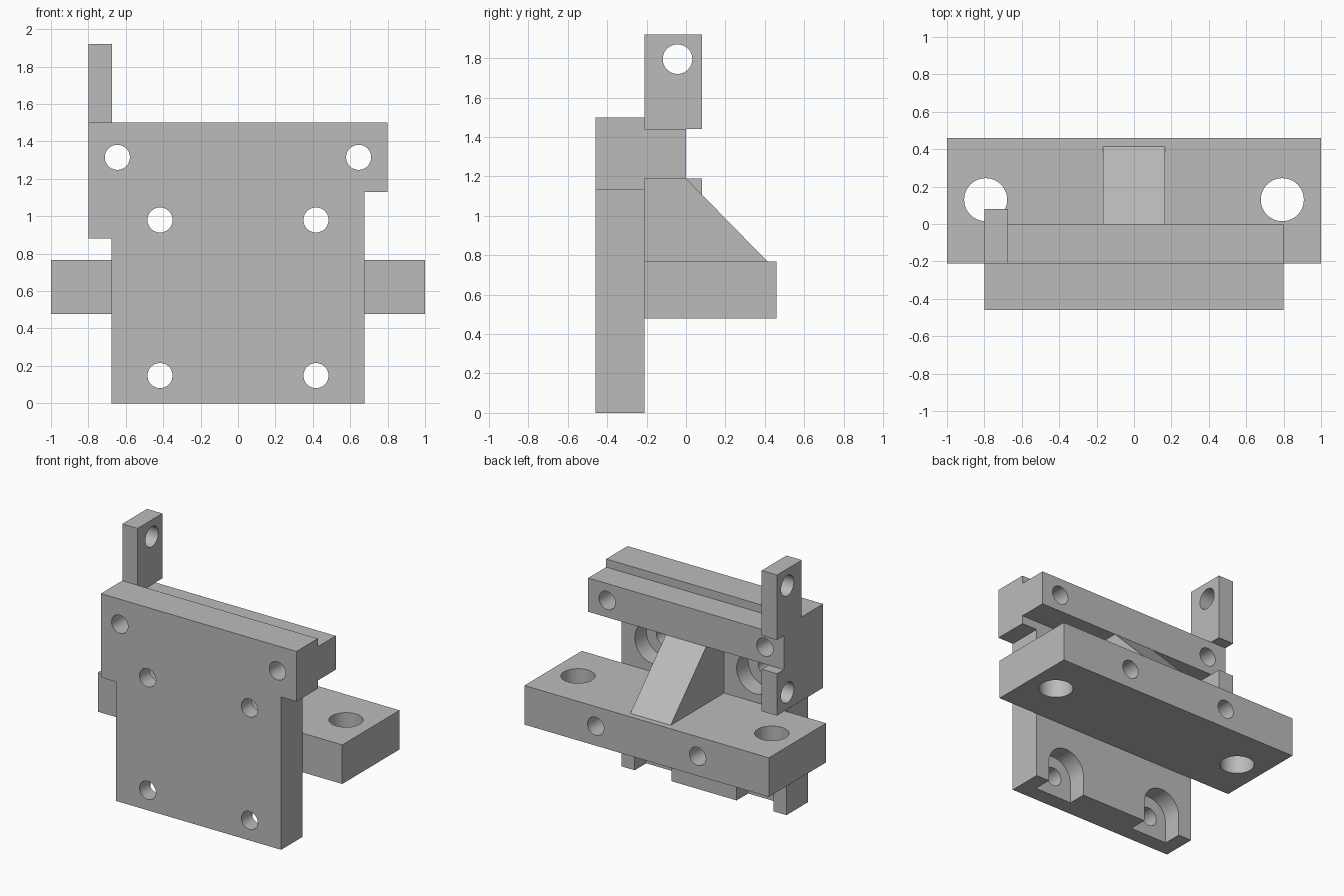
import bpy, bmesh, math

cube = bpy.data.objects.get("Cube")
if cube:
    bpy.data.objects.remove(cube, do_unlink=True)

grey = bpy.data.materials.new("machined_grey")
grey.use_nodes = True
grey.diffuse_color = (0.5, 0.5, 0.5, 1)
grey.node_tree.nodes["Principled BSDF"].inputs["Base Color"].default_value = (0.5, 0.5, 0.5, 1)


def prism(name, outline, axis, lo, hi):
    """Extrude a 2D outline along an axis; the outline uses the other two axes in order."""
    place = {"x": lambda a, b, t: (t, a, b),
             "y": lambda a, b, t: (a, t, b),
             "z": lambda a, b, t: (a, b, t)}[axis]
    bm = bmesh.new()
    face = bm.faces.new([bm.verts.new(place(a, b, lo)) for a, b in outline])
    ext = bmesh.ops.extrude_face_region(bm, geom=[face])
    moved = [v for v in ext["geom"] if isinstance(v, bmesh.types.BMVert)]
    bmesh.ops.translate(bm, verts=moved, vec=place(0, 0, hi - lo))
    bmesh.ops.recalc_face_normals(bm, faces=bm.faces)
    mesh = bpy.data.meshes.new(name)
    bm.to_mesh(mesh)
    bm.free()
    mesh.materials.append(grey)
    ob = bpy.data.objects.new(name, mesh)
    bpy.context.collection.objects.link(ob)
    return ob


def rect(a0, a1, b0, b1):
    return [(a0, b0), (a1, b0), (a1, b1), (a0, b1)]


def arc(a, b, r, sweep=2 * math.pi, n=48):
    count = n if sweep > 6 else n + 1
    return [(a + r * math.cos(sweep * i / n), b + r * math.sin(sweep * i / n))
            for i in range(count)]


def cut(ob, outline, axis, lo, hi):
    cutter = prism("cutter", outline, axis, lo, hi)
    cutter.hide_render = True
    mod = ob.modifiers.new("cut", "BOOLEAN")
    mod.operation, mod.solver, mod.object = "DIFFERENCE", "EXACT", cutter
    bpy.context.view_layer.objects.active = ob
    bpy.ops.object.modifier_apply(modifier=mod.name)
    bpy.data.objects.remove(cutter, do_unlink=True)


FRONT, BACK = -0.46, -0.21   # faces of the main plate
HALF, WIDE = 0.675, 0.8      # half widths of the plate and its head
BOLT, RECESS = 0.067, 0.15   # bolt hole and counterbore radii
FLOOR = BACK - 0.135         # depth of the counterbores

# Main plate with uneven shoulders
plate = prism("main_plate", [
    (-HALF, 0), (HALF, 0), (HALF, 1.13), (WIDE, 1.13), (WIDE, 1.5),
    (-WIDE, 1.5), (-WIDE, 0.88), (-HALF, 0.88)], "y", FRONT, BACK)
# Clamp rail across the upper back
rail = prism("upper_rail", rect(-WIDE, WIDE, 1.19, 1.44), "y", BACK, 0)
# Mounting bar across the lower back
bar = prism("mounting_bar", rect(-1, 1, 0.478, 0.767), "y", BACK, 0.46)

for side in (-1, 1):
    # Bolt holes through the head and rail
    for part in (plate, rail):
        cut(part, arc(side * 0.645, 1.315, BOLT), "y", -1, 1)
    x = side * 0.417
    # Round upper recess and lower recess open at the bottom edge
    cut(plate, arc(x, 0.98, RECESS), "y", FLOOR, 0)
    cut(plate, arc(x, 0.148, RECESS, math.pi)
        + [(x - RECESS, -0.1), (x + RECESS, -0.1)], "y", FLOOR, 0)
    for z in (0.98, 0.148):
        cut(plate, arc(x, z, BOLT), "y", -1, 1)
    # Cross holes and large vertical holes in the bar
    cut(bar, arc(x, 0.622, BOLT), "y", -1, 1)
    cut(bar, arc(side * 0.793, 0.13, 0.115), "z", 0, 1)

# Sloped rib between the bar and the rail
rib = prism("support_rib", [(BACK, 0.767), (0.415, 0.767), (0, 1.19), (BACK, 1.19)],
            "x", -0.165, 0.165)

# Upper and lower side lugs
lugs = []
for name, low, high, hole in (("upper_lug", 1.44, 1.92, 1.795), ("lower_lug", 0.88, 1.19, 1.005)):
    lug = prism(name, rect(BACK, 0.08, low, high), "x", -WIDE, -HALF)
    cut(lug, arc(-0.043, hole, 0.075), "x", -1, 0)
    lugs.append(lug)

# Smooth bores with sharp edges
bpy.ops.object.select_all(action="DESELECT")
for ob in (plate, rail, bar, rib, *lugs):
    ob.select_set(True)
bpy.context.view_layer.objects.active = plate
bpy.ops.object.shade_smooth_by_angle(angle=math.radians(30))
